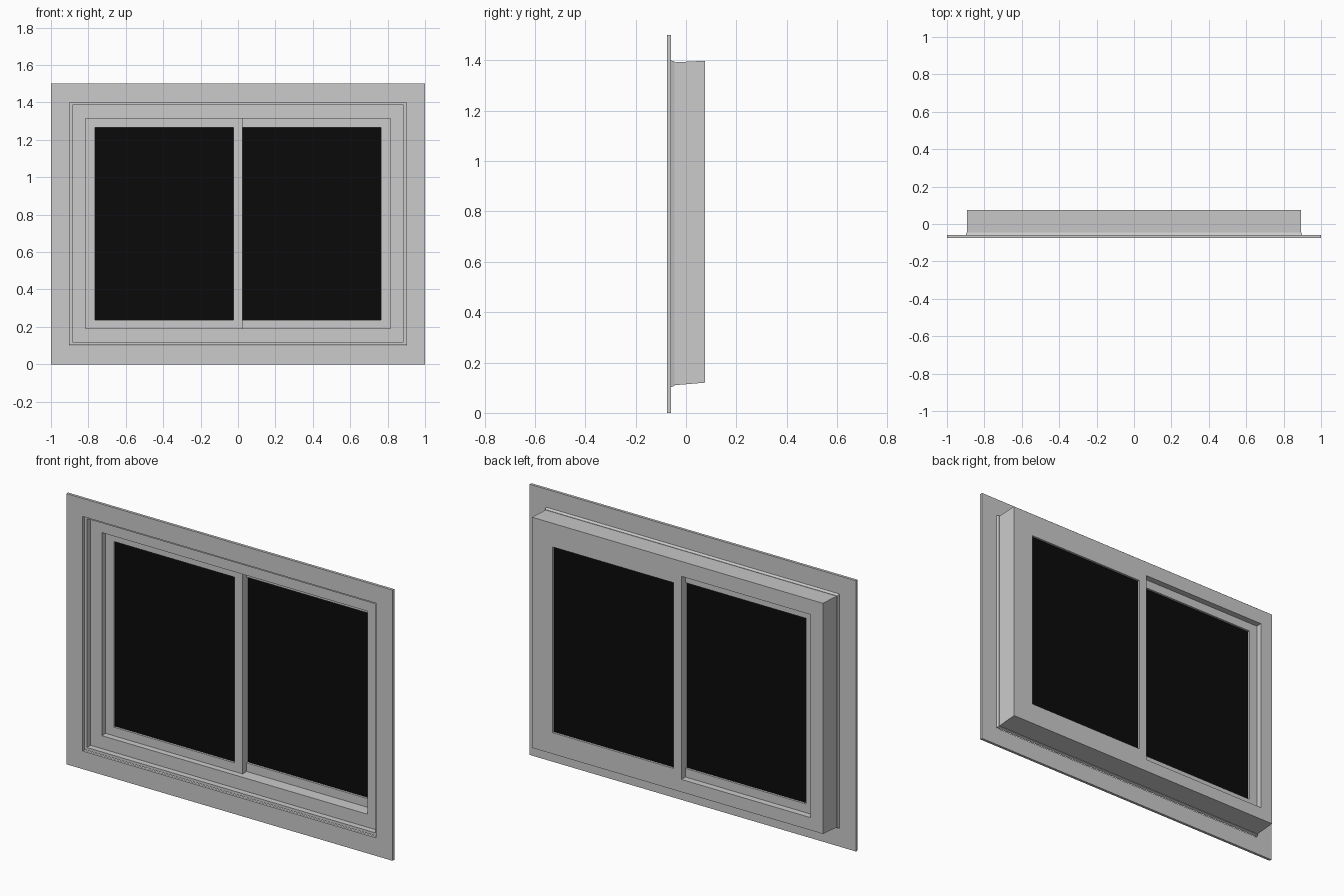
import bpy, bmesh

if "Cube" in bpy.data.objects:
    bpy.data.objects.remove(bpy.data.objects["Cube"])


def ring(name, sections):
    """Loft rectangles (x0, x1, z0, z1, y) into a closed frame."""
    bm = bmesh.new()
    loops = []
    for x0, x1, z0, z1, y in sections:
        loops.append([bm.verts.new((x, y, z)) for x, z in
                      ((x0, z0), (x1, z0), (x1, z1), (x0, z1))])
    for i, a in enumerate(loops):
        b = loops[(i + 1) % len(loops)]
        for j in range(4):
            k = (j + 1) % 4
            bm.faces.new((a[j], a[k], b[k], b[j]))
    bmesh.ops.recalc_face_normals(bm, faces=bm.faces)
    me = bpy.data.meshes.new(name)
    bm.to_mesh(me)
    bm.free()
    ob = bpy.data.objects.new(name, me)
    bpy.context.collection.objects.link(ob)
    return ob


def rect(half, z0, z1, y):
    return (-half, half, z0, z1, y)


def frame(name, outer, inner, y0, y1):
    """Straight rectangular frame between two depths."""
    return ring(name, [(*outer, y0), (*outer, y1), (*inner, y1), (*inner, y0)])


def box(name, x0, x1, y0, y1, z0, z1, mat):
    bpy.ops.mesh.primitive_cube_add(
        size=1, location=((x0 + x1) / 2, (y0 + y1) / 2, (z0 + z1) / 2))
    ob = bpy.context.object
    ob.name = name
    ob.scale = (x1 - x0, y1 - y0, z1 - z0)
    ob.data.materials.append(mat)


glass = bpy.data.materials.new("dark_glass")
glass.diffuse_color = (0.003, 0.003, 0.003, 1)
glass.use_nodes = True
glass.node_tree.nodes["Principled BSDF"].inputs["Base Color"].default_value = glass.diffuse_color

# Flat casing against the wall
frame("casing", (-1, 1, 0, 1.5), (-0.9, 0.9, 0.1, 1.4), -0.075, -0.06)

# Thin tapered lip behind the casing
ring("casing_lip", [rect(0.9, 0.102, 1.4, -0.06), rect(0.895, 0.108, 1.394, -0.045),
                    rect(0.885, 0.118, 1.386, -0.045), rect(0.885, 0.118, 1.386, -0.06)])

# Deep window frame: sloped sill, front channel and inner reveal
ring("window_frame", [rect(0.892, 0.11, 1.392, -0.045), rect(0.892, 0.12, 1.398, 0.075),
                      rect(0.815, 0.19, 1.315, 0.075), rect(0.815, 0.19, 1.315, -0.028),
                      rect(0.885, 0.118, 1.386, -0.028), rect(0.885, 0.118, 1.386, -0.045)])

# Two sliding sashes: left in front, right behind
for side, x0, x1, y0 in (("left", -0.815, 0.025, 0.005), ("right", -0.025, 0.815, 0.04)):
    frame(side + "_sash", (x0, x1, 0.19, 1.315),
          (x0 + 0.05, x1 - 0.05, 0.238, 1.267), y0, y0 + 0.035)
    box(side + "_glass", x0 + 0.05, x1 - 0.05, y0 + 0.012, y0 + 0.023,
        0.238, 1.267, glass)
